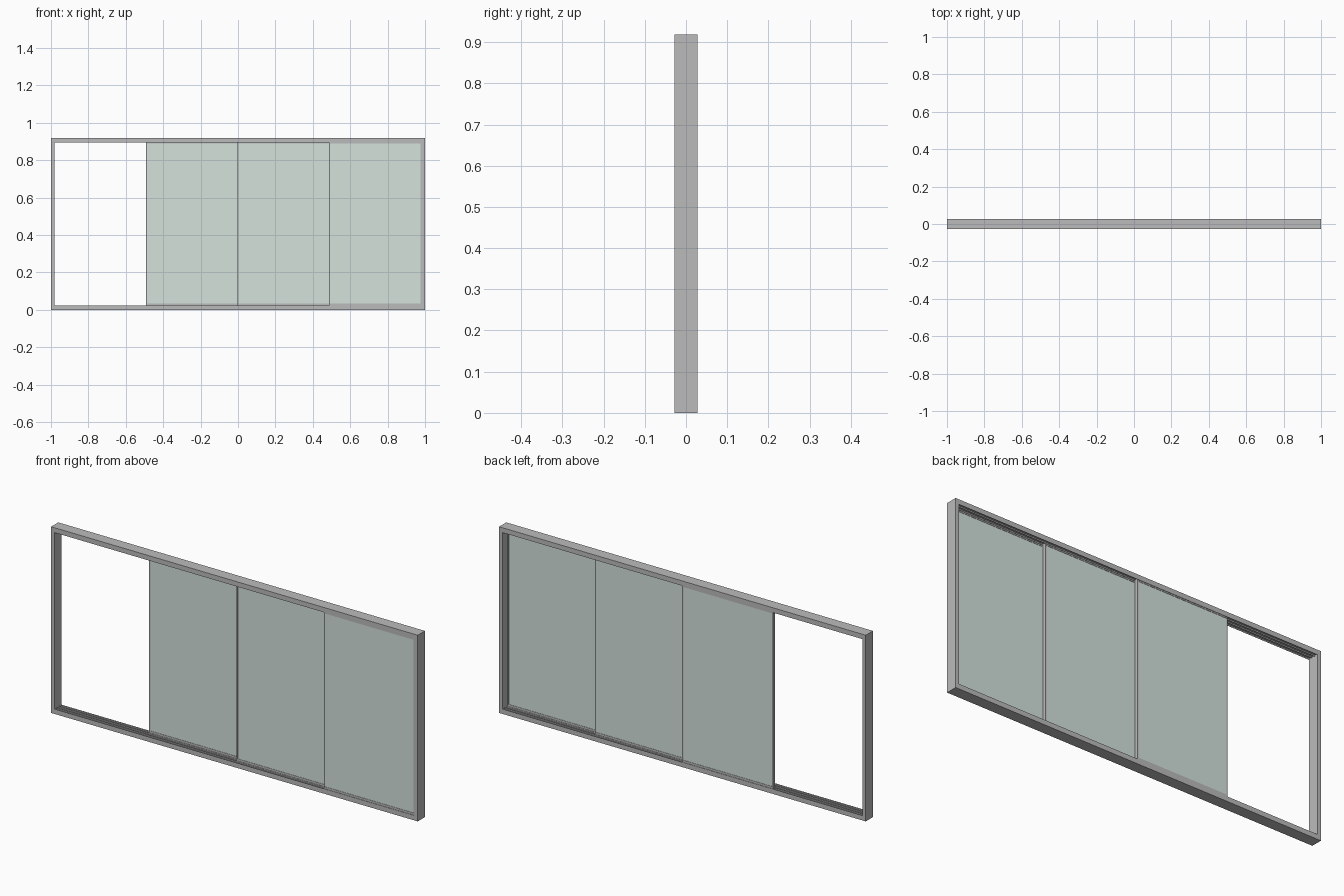
import bpy, bmesh

if "Cube" in bpy.data.objects:
    bpy.data.objects.remove(bpy.data.objects["Cube"])

W, H, D = 2.0, 0.918, 0.056      # overall size
T = 0.018                        # frame thickness
LIP = 0.006                      # height of track ribs
PITCH = 0.018                    # spacing between tracks


def material(name, colour):
    m = bpy.data.materials.new(name)
    m.diffuse_color = colour
    m.use_nodes = True
    m.node_tree.nodes["Principled BSDF"].inputs["Base Color"].default_value = m.diffuse_color
    return m


def add_boxes(name, boxes, mat=None):
    """One object made of axis-aligned boxes given as (x0, x1, y0, y1, z0, z1)."""
    bm = bmesh.new()
    for x0, x1, y0, y1, z0, z1 in boxes:
        for v in bmesh.ops.create_cube(bm, size=1)["verts"]:
            v.co = (x1 if v.co.x > 0 else x0,
                    y1 if v.co.y > 0 else y0,
                    z1 if v.co.z > 0 else z0)
    me = bpy.data.meshes.new(name)
    bm.to_mesh(me)
    bm.free()
    ob = bpy.data.objects.new(name, me)
    bpy.context.collection.objects.link(ob)
    if mat:
        me.materials.append(mat)
    return ob


def add_channel(name, z_outer, up):
    """Extruded sill/head profile: flat base with four track ribs."""
    rib = 0.002
    ys = [-D / 2, -PITCH / 2 - rib / 2, PITCH / 2 - rib / 2, D / 2 - rib]
    base = z_outer + up * T
    tip = base + up * LIP
    prof = [(-D / 2, z_outer)]
    for y in ys:
        prof += [(y, base), (y, tip), (y + rib, tip), (y + rib, base)]
    prof.append((D / 2, z_outer))
    # drop the redundant base points on the two outer faces
    prof = [prof[0]] + prof[2:-2] + [prof[-1]]
    bm = bmesh.new()
    face = bm.faces.new([bm.verts.new((-W / 2 + T, y, z)) for y, z in prof])
    ext = bmesh.ops.extrude_face_region(bm, geom=[face])["geom"]
    for v in ext:
        if isinstance(v, bmesh.types.BMVert):
            v.co.x = W / 2 - T
    bmesh.ops.recalc_face_normals(bm, faces=bm.faces)
    me = bpy.data.meshes.new(name)
    bm.to_mesh(me)
    bm.free()
    ob = bpy.data.objects.new(name, me)
    bpy.context.collection.objects.link(ob)
    me.materials.append(metal)


metal = material("frame_grey", (0.5, 0.5, 0.5, 1))
glass = material("glass_tint", (0.66, 0.76, 0.72, 1))

# Outer frame: two jambs, sill and head with tracks
for side, x0 in (("left", -W / 2), ("right", W / 2 - T)):
    add_boxes(f"{side}_jamb", [(x0, x0 + T, -D / 2, D / 2, 0, H)], metal)
add_channel("sill_track", 0, 1)
add_channel("head_track", H, -1)

# Three sliding panels, one per track, stepping from back to front
S = 0.006                        # stile width
Z0, Z1 = T + 0.001, H - T - 0.001
spans = [(-0.492, 0.003), (-0.003, 0.492), (0.486, 0.981)]
for i, (x0, x1) in enumerate(spans):
    y = PITCH * (1 - i)
    a, b = y - 0.0075, y + 0.0075
    zb, zt = 0.034, 0.888
    add_boxes(f"panel_frame_{i + 1}", [
        (x0, x0 + S, a, b, Z0, Z1),
        (x1 - S, x1, a, b, Z0, Z1),
        (x0 + S, x1 - S, a, b, Z0, zb),
        (x0 + S, x1 - S, a, b, zt, Z1)], metal)
    add_boxes(f"glass_pane_{i + 1}",
              [(x0 + S, x1 - S, y - 0.006, y + 0.006, zb, zt)], glass)
